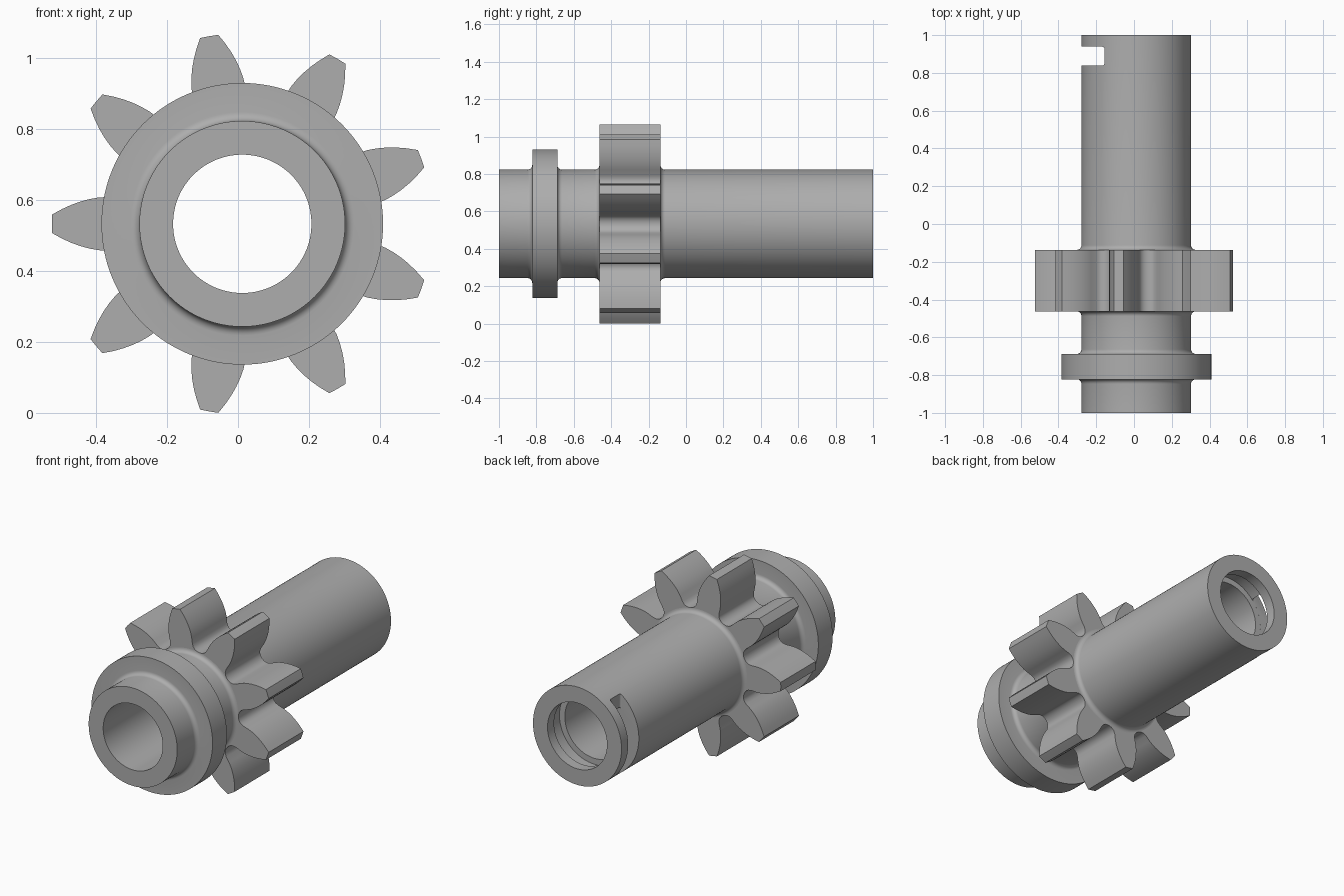
import bpy, bmesh, math

if "Cube" in bpy.data.objects:
    bpy.data.objects.remove(bpy.data.objects["Cube"])

CX, CZ = 0.012, 0.533          # axis of the shaft (runs along y)
TUBE, BORE, FLANGE = 0.29, 0.195, 0.397
GEAR_Y0, GEAR_Y1 = -0.463, -0.137
FL_Y0, FL_Y1 = -0.822, -0.688
SLOT_Y0, SLOT_Y1 = 0.838, 0.939
SEG = 128

steel = bpy.data.materials.new("grey steel")
steel.diffuse_color = (0.42, 0.42, 0.42, 1)
steel.use_nodes = True
steel.node_tree.nodes["Principled BSDF"].inputs["Base Color"].default_value = steel.diffuse_color


def finish(name, bm, angle=30):
    bmesh.ops.recalc_face_normals(bm, faces=bm.faces)
    mesh = bpy.data.meshes.new(name)
    bm.to_mesh(mesh)
    bm.free()
    mesh.materials.append(steel)
    ob = bpy.data.objects.new(name, mesh)
    bpy.context.collection.objects.link(ob)
    return ob


def smooth(ob, angle=30):
    bpy.ops.object.select_all(action='DESELECT')
    ob.select_set(True)
    bpy.context.view_layer.objects.active = ob
    bpy.ops.object.shade_smooth_by_angle(angle=math.radians(angle))


def point(r, a, y):
    return (CX + r * math.cos(a), y, CZ + r * math.sin(a))


def fillet(y, side, rad):
    """Concave arc from the tube surface up to a wall at y; side is the tube's direction."""
    return [(TUBE + rad * (1 - math.cos(t)), y + side * rad * (1 - math.sin(t)))
            for t in [i * math.pi / 12 for i in range(7)]]


# Hollow shaft with flange, fillets and internal ring groove, as a revolved profile
GROOVE = 0.23
R = 0.025
profile = [(BORE, -1), (TUBE, -1)]
profile += fillet(FL_Y0, -1, R)
profile += [(FLANGE, FL_Y0), (FLANGE, FL_Y1)]
profile += fillet(FL_Y1, 1, R)[::-1]
profile += fillet(GEAR_Y0, -1, R)
profile += fillet(GEAR_Y1, 1, R)[::-1]
profile += [(TUBE, 1), (BORE, 1), (BORE, SLOT_Y1), (GROOVE, SLOT_Y1),
            (GROOVE, SLOT_Y0), (BORE, SLOT_Y0)]
bm = bmesh.new()
rings = [[bm.verts.new(point(r, 2 * math.pi * i / SEG, y)) for r, y in profile]
         for i in range(SEG)]
for i in range(SEG):
    a, b = rings[i], rings[(i + 1) % SEG]
    for j in range(len(profile)):
        k = (j + 1) % len(profile)
        bm.faces.new((a[j], a[k], b[k], b[j]))
shaft = finish("hollow_shaft", bm)

# Side slot that opens into the ring groove
bm = bmesh.new()
bmesh.ops.create_cube(bm, size=1)
x0, x1 = -0.6, -0.157
for v in bm.verts:
    v.co = ((x0 + x1) / 2 + v.co.x * (x1 - x0),
            (SLOT_Y0 + SLOT_Y1) / 2 + v.co.y * (SLOT_Y1 - SLOT_Y0 - 0.0006),
            CZ + v.co.z)
edges = [e for e in bm.edges if all(v.co.x > -0.3 for v in e.verts)
         and abs(e.verts[0].co.z - e.verts[1].co.z) > 0.5]
bmesh.ops.bevel(bm, geom=edges, offset=0.01, segments=3, affect='EDGES', profile=0.5)
cutter = finish("slot_cutter", bm)
cutter.hide_render = True
mod = shaft.modifiers.new("slot", 'BOOLEAN')
mod.operation, mod.solver, mod.object = 'DIFFERENCE', 'EXACT', cutter
bpy.context.view_layer.objects.active = shaft
bpy.ops.object.modifier_apply(modifier="slot")
bpy.data.objects.remove(cutter)
smooth(shaft)

# Nine-tooth pinion: half tooth flank as (radius, half width), root to tip
TEETH = 9
flank = [(0.315, 0.104), (0.317, 0.094), (0.323, 0.084), (0.333, 0.077), (0.35, 0.074),
         (0.385, 0.0755), (0.41, 0.0745), (0.435, 0.070), (0.46, 0.063),
         (0.485, 0.0535), (0.51, 0.0415), (0.537, 0.026)]
outline = []
for t in range(TEETH):
    mid = math.pi + 2 * math.pi * t / TEETH
    half = [(r, math.asin(w / r)) for r, w in flank]
    outline += [(r, mid - a) for r, a in half]
    outline += [(0.537, mid)]
    outline += [(r, mid + a) for r, a in reversed(half)]
bm = bmesh.new()
HUB = 0.25
cols = [[bm.verts.new(point(*p)) for p in
         ((r, a, GEAR_Y0), (r, a, GEAR_Y1), (HUB, a, GEAR_Y1), (HUB, a, GEAR_Y0))]
        for r, a in outline]
for i, a in enumerate(cols):
    b = cols[(i + 1) % len(cols)]
    for j in range(4):
        k = (j + 1) % 4
        bm.faces.new((a[j], a[k], b[k], b[j]))
gear = finish("pinion_teeth", bm)
smooth(gear)
